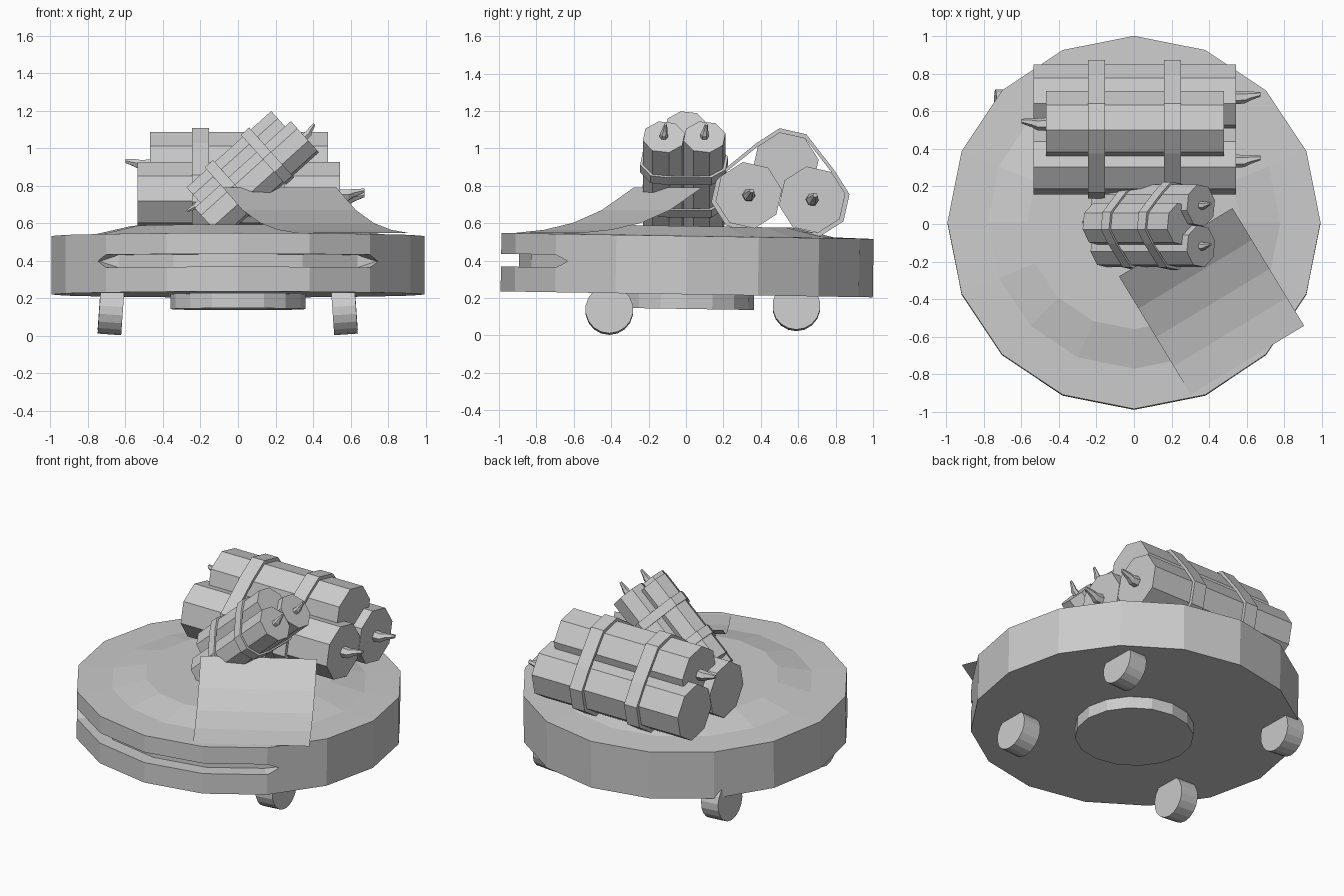
import bpy, bmesh
from math import sin, cos, pi, radians
from mathutils import Matrix, Vector
from mathutils.geometry import convex_hull_2d

if "Cube" in bpy.data.objects:
    bpy.data.objects.remove(bpy.data.objects["Cube"])


def loft(name, rings, loop=False, caps=True, closed=True, matrix=Matrix()):
    """Skin a list of equal-length point rings into one flat-shaded mesh."""
    bm = bmesh.new()
    vs = [[bm.verts.new(matrix @ Vector(p)) for p in r] for r in rings]
    n = len(vs[0])
    for a, b in zip(vs, vs[1:] + (vs[:1] if loop else [])):
        for i in range(n if closed else n - 1):
            j = (i + 1) % n
            bm.faces.new((a[i], a[j], b[j], b[i]))
    if caps and not loop:
        bm.faces.new(vs[0])
        bm.faces.new(vs[-1])
    bmesh.ops.remove_doubles(bm, verts=bm.verts, dist=1e-5)
    bmesh.ops.recalc_face_normals(bm, faces=bm.faces)
    me = bpy.data.meshes.new(name)
    bm.to_mesh(me)
    bm.free()
    ob = bpy.data.objects.new(name, me)
    bpy.context.collection.objects.link(ob)
    return ob


def lathe(name, profile, sides, matrix=Matrix()):
    """Revolve (radius, z) pairs about z."""
    rings = [[(r * cos(2 * pi * i / sides), r * sin(2 * pi * i / sides), z)
              for i in range(sides)] for r, z in profile]
    return loft(name, rings, matrix=matrix)


def circle(y, z, r, sides, start=0.0):
    return [(y + r * cos(start + 2 * pi * i / sides),
             z + r * sin(start + 2 * pi * i / sides)) for i in range(sides)]


TILT = Matrix.Rotation(-0.016, 4, 'X')

# Disc body with a low raised centre
body = lathe("disc_body", [(0.995, 0.22), (0.995, 0.532), (0.78, 0.537), (0.57, 0.585)], 16, TILT)

# Front bumper slot, tapering to a point at both ends
sections = []
for deg in (-139.5, -135, -112.5, -90, -67.5, -45, -40.5):
    end = deg in (-139.5, -40.5)
    a, r = radians(deg), 0.968 if end else 0.90
    lo, hi = (0.3869, 0.3871) if end else (0.353, 0.421)
    sections.append([(k * cos(a), k * sin(a), z) for k, z in
                     ((r, lo), (1.12, lo), (1.12, hi), (r, hi))])
cutter = loft("slot_cutter", sections, matrix=TILT)
cutter.hide_render = True
mod = body.modifiers.new("slot", 'BOOLEAN')
mod.operation = 'DIFFERENCE'
mod.solver = 'EXACT'
mod.object = cutter
bpy.context.view_layer.objects.active = body
bpy.ops.object.modifier_apply(modifier="slot")
bpy.data.objects.remove(cutter)

# Round plate underneath
lathe("base_plate", [(0.36, 0.142), (0.36, 0.24)], 16, TILT)

# Four wheels, leaning slightly outwards
for x, lean, side in ((-0.677, 1, "left"), (0.567, -1, "right")):
    for y, z, end in ((-0.41, 0.135, "front"), (0.59, 0.155, "back")):
        m = (Matrix.Translation((x, y, z)) @ Matrix.Rotation(radians(4 * lean), 4, 'Y')
             @ Matrix.Rotation(pi / 2, 4, 'Y'))
        lathe(f"wheel_{end}_{side}", [(0.128, -0.063), (0.128, 0.063)], 18, m)


def bundle(name, matrix):
    """Three octagonal sticks along x, each with a fuse, held by two straps."""
    R = 0.18
    sticks = [(-0.17, 0.0, 0.54, 1), (0.17, 0.0, 0.54, 1), (0.015, 0.172, 0.475, -1)]
    start = radians(14)
    for k, (y, z, half, s) in enumerate(sticks):
        ends = [[(x, *p) for p in circle(y, z, R, 8, start)] for x in (-half, half)]
        loft(f"{name}_stick_{k + 1}", ends, matrix=matrix)
        # Bent, tapering fuse
        path = [(-0.01, 0, 0.036), (0.045, 0.0, 0.032), (0.075, 0.012, 0.024), (0.13, 0.025, 0.012)]
        rings = [[(s * (half + d), *p) for p in circle(y + up * 0.6, z + up, r, 6)]
                 for d, up, r in path]
        loft(f"{name}_fuse_{k + 1}", rings, matrix=matrix)
    # Straps follow the outline of the three sticks
    inner = [p for y, z, *_ in sticks for p in circle(y, z, R, 8, start)]
    outline = [inner[i] for i in convex_hull_2d(inner)]
    cy = sum(p[0] for p in outline) / len(outline)
    cz = sum(p[1] for p in outline) / len(outline)
    outer = [(cy + (y - cy) * 1.065, cz + (z - cz) * 1.075) for y, z in outline]
    for k, x in enumerate((-0.205, 0.2)):
        a, b = x - 0.046, x + 0.046
        rings = [[(u, *p) for p in o] for u, o in
                 ((a, outline), (a, outer), (b, outer), (b, outline))]
        loft(f"{name}_strap_{k + 1}", rings, loop=True, matrix=matrix)


# Large bundle lying across the back
bundle("large_bundle", Matrix.Translation((0.005, 0.505, 0.738)) @ Matrix.Rotation(radians(-4), 4, 'X'))
# Small bundle propped up at an angle in the middle
bundle("small_bundle", Matrix.Translation((0.10, -0.01, 0.83))
       @ Matrix.Rotation(radians(-42), 4, 'Y') @ Matrix.Scale(0.64, 4))

# Curved sheet sloping from the small bundle down to the rim
edge_a, edge_b = Vector((-0.08, -0.28)), Vector((0.525, 0.085))
slope = Vector((0.52, -0.854))
rows = []
for d, z in ((0, 0.79), (0.2, 0.67), (0.38, 0.602), (0.56, 0.565), (0.735, 0.549)):
    rows.append([(*(e + slope * d), z) for e in (edge_a, edge_b)])
loft("curved_sheet", rows, caps=False, closed=False)
